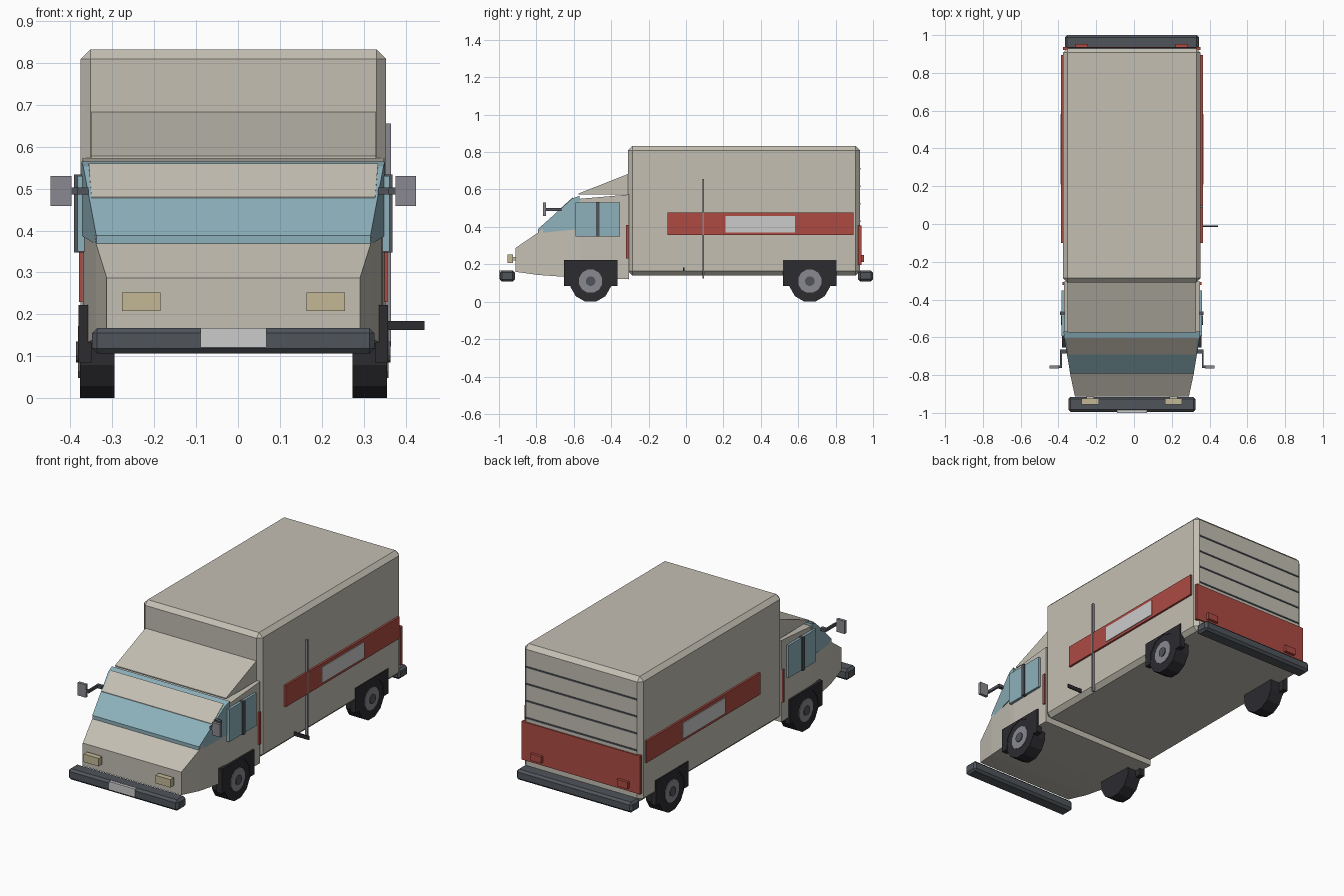
import bpy, bmesh, math
from mathutils import Matrix

if "Cube" in bpy.data.objects:
    bpy.data.objects.remove(bpy.data.objects["Cube"])

CX = -0.011  # truck centreline (the side step on the right shifts the bounds)


def mat(name, r, g, b):
    m = bpy.data.materials.new(name)
    m.diffuse_color = (r, g, b, 1)
    m.use_nodes = True
    m.node_tree.nodes["Principled BSDF"].inputs["Base Color"].default_value = m.diffuse_color
    return m


BEIGE = mat("beige_paint", 0.55, 0.52, 0.45)
RED = mat("red_paint", 0.42, 0.07, 0.055)
GLASS = mat("blue_glass", 0.27, 0.44, 0.50)
BLACK = mat("black_rubber", 0.025, 0.025, 0.03)
DARK = mat("dark_trim", 0.08, 0.09, 0.105)
STEEL = mat("steel", 0.25, 0.25, 0.28)
PALE = mat("pale_panel", 0.55, 0.55, 0.54)
LAMP = mat("lamp", 0.55, 0.48, 0.30)


def finish(name, bm, material):
    bmesh.ops.recalc_face_normals(bm, faces=bm.faces)
    me = bpy.data.meshes.new(name)
    bm.to_mesh(me)
    bm.free()
    ob = bpy.data.objects.new(name, me)
    ob.location.x = CX
    me.materials.append(material)
    bpy.context.collection.objects.link(ob)
    return ob


def box(name, material, x, y, z, bevel=0):
    """Box from (min, max) ranges; x is measured from the centreline."""
    bm = bmesh.new()
    bmesh.ops.create_cube(bm, size=1)
    for v in bm.verts:
        v.co = [r[0] if c < 0 else r[1] for r, c in zip((x, y, z), v.co)]
    if bevel:
        bmesh.ops.bevel(bm, geom=bm.edges[:], offset=bevel, segments=1,
                        affect='EDGES', profile=0.5)
    return finish(name, bm, material)


def pair(name, material, x, y, z, bevel=0):
    """The same box on both sides of the centreline."""
    box("right_" + name, material, x, y, z, bevel)
    box("left_" + name, material, (-x[1], -x[0]), y, z, bevel)


def loft(name, material, stations):
    """Bridge rectangles given as (y, z_low, z_high, half_width)."""
    bm = bmesh.new()
    rings = [[bm.verts.new(p) for p in ((-w, y, a), (w, y, a), (w, y, b), (-w, y, b))]
             for y, a, b, w in stations]
    for r, s in zip(rings, rings[1:]):
        for i in range(4):
            j = (i + 1) % 4
            bm.faces.new((r[i], r[j], s[j], s[i]))
    bm.faces.new(rings[0])
    bm.faces.new(rings[-1])
    return finish(name, bm, material)


def disc(name, material, x0, x1, y, z, r, r_out=None, sides=12):
    """Low-poly cylinder along x, tapering from r to r_out."""
    bm = bmesh.new()
    m = (Matrix.Translation(((x0 + x1) / 2, y, z)) @ Matrix.Rotation(math.pi / 2, 4, 'Y')
         @ Matrix.Rotation(math.pi / sides, 4, 'Z'))
    bmesh.ops.create_cone(bm, cap_ends=True, segments=sides, radius1=r,
                          radius2=r_out or r, depth=x1 - x0, matrix=m)
    return finish(name, bm, material)


def arch(name, x0, x1, yc):
    """Square wheel surround with a polygonal cut-out."""
    pts = [(-0.143, 0.085), (-0.143, 0.222), (0.143, 0.222), (0.143, 0.085)]
    pts += [(0.106 * math.cos(a), 0.11 + 0.106 * math.sin(a))
            for a in (math.radians(-13.6 + i * 207.2 / 6) for i in range(7))]
    bm = bmesh.new()
    f = bm.faces.new([bm.verts.new((x0, yc + y, z)) for y, z in pts])
    ext = bmesh.ops.extrude_face_region(bm, geom=[f])
    bmesh.ops.translate(bm, vec=(x1 - x0, 0, 0),
                        verts=[v for v in ext["geom"] if isinstance(v, bmesh.types.BMVert)])
    finish(name, bm, BLACK)


# Cargo box, cab, glass and roof fairing
box("cargo_box", BEIGE, (-0.364, 0.364), (-0.31, 0.93), (0.14, 0.832), 0.023)
loft("cab", BEIGE, [(-0.912, 0.16, 0.287, 0.302), (-0.79, 0.143, 0.37, 0.328),
                    (-0.605, 0.13, 0.54, 0.354), (-0.57, 0.129, 0.55, 0.357),
                    (-0.305, 0.12, 0.573, 0.36)])
loft("windshield", GLASS, [(-0.792, 0.366, 0.388, 0.327), (-0.607, 0.385, 0.553, 0.358),
                           (-0.57, 0.39, 0.565, 0.362)])
loft("sun_visor", BEIGE, [(-0.692, 0.465, 0.480, 0.338), (-0.603, 0.54, 0.560, 0.345)])
loft("roof_fairing", BEIGE, [(-0.575, 0.572, 0.578, 0.34), (-0.305, 0.572, 0.685, 0.34)])

# Door windows with dark dividers, marker strips behind the doors
pair("door_window", GLASS, (0.345, 0.372), (-0.592, -0.352), (0.35, 0.53))
pair("window_divider", DARK, (0.345, 0.38), (-0.482, -0.463), (0.348, 0.533))
pair("side_marker", RED, (0.35, 0.368), (-0.322, -0.308), (0.23, 0.41))

# Mirrors
pair("mirror_arm", DARK, (0.37, 0.380), (-0.757, -0.675), (0.486, 0.502))
pair("mirror_bracket", DARK, (0.345, 0.380), (-0.685, -0.665), (0.486, 0.502))
pair("mirror", STEEL, (0.386, 0.436), (-0.765, -0.749), (0.459, 0.53))
pair("mirror_joint", DARK, (0.37, 0.390), (-0.762, -0.750), (0.486, 0.502))

# Side stripes
pair("side_stripe", RED, (0.36, 0.375), (-0.1, 0.895), (0.357, 0.477))
pair("stripe_panel", PALE, (0.365, 0.379), (0.21, 0.583), (0.371, 0.458))

# Bumpers, plate and headlights
box("front_bumper", DARK, (-0.337, 0.337), (-0.995, -0.915), (0.107, 0.167), 0.012)
box("number_plate", PALE, (-0.079, 0.079), (-1.0, -0.985), (0.121, 0.167))
box("rear_bumper", DARK, (-0.355, 0.355), (0.92, 1.0), (0.109, 0.167), 0.012)
pair("headlight", LAMP, (0.174, 0.266), (-0.955, -0.925), (0.208, 0.252))
pair("headlight_mount", BEIGE, (0.2, 0.24), (-0.93, -0.905), (0.22, 0.24))

# Rear: red tailboard, lights and roller door ribs
box("tailboard", RED, (-0.364, 0.364), (0.92, 0.937), (0.195, 0.407))
pair("tail_light", RED, (0.232, 0.298), (0.93, 0.953), (0.213, 0.25))
for i in range(4):
    z = 0.43 + i * 0.094
    box(f"door_rib_{i + 1}", DARK, (-0.341, 0.341), (0.925, 0.934), (z - 0.004, z + 0.004))

# Wheels with hubs and surrounds, axles
for end, y in (("front", -0.51), ("rear", 0.662)):
    for side, s in (("right", 1), ("left", -1)):
        a, b = sorted((s * 0.284, s * 0.366))
        disc(f"{end}_{side}_tyre", BLACK, a, b, y, 0.1085, 0.112)
        a, b = sorted((s * 0.32, s * 0.37))
        disc(f"{end}_{side}_rim", STEEL, a, b, y, 0.11, 0.064)
        a, b = sorted((s * 0.32, s * 0.375))
        disc(f"{end}_{side}_hub", DARK, a, b, y, 0.11, 0.026)
        a, b = sorted((s * 0.338, s * 0.369))
        arch(f"{end}_{side}_wheel_surround", a, b, y)

# Upright bar and small step on the right side only
box("side_bar", STEEL, (0.36, 0.376), (0.088, 0.097), (0.123, 0.655))
box("side_step", BLACK, (0.35, 0.456), (-0.016, -0.009), (0.163, 0.184))
